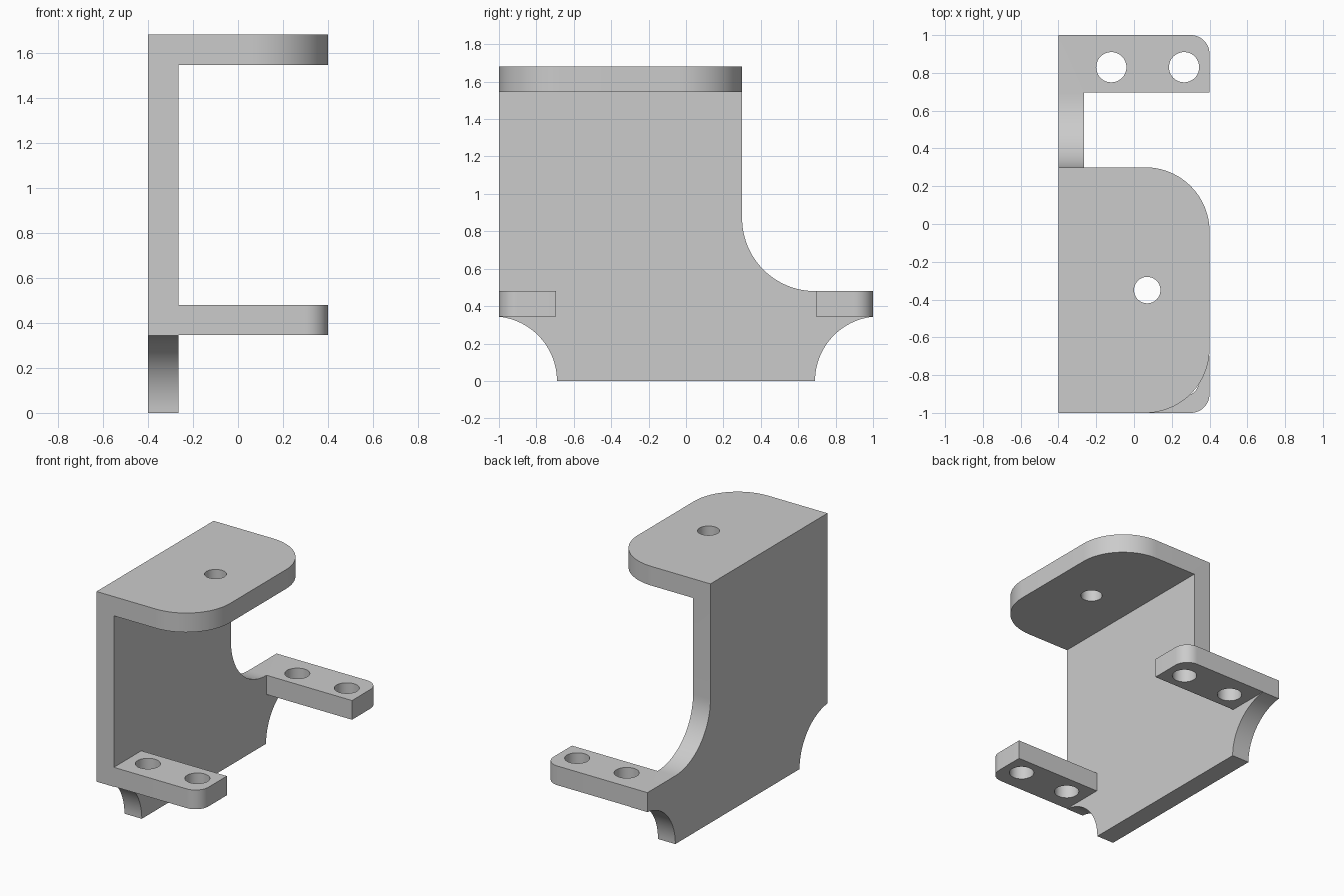
import bpy, bmesh
from math import sin, cos, pi, radians, acos, degrees
from mathutils import Vector

cube = bpy.data.objects.get("Cube")
if cube:
    bpy.data.objects.remove(cube, do_unlink=True)

grey = bpy.data.materials.new("plain grey")
grey.use_nodes = True
grey.diffuse_color = (0.6, 0.6, 0.6, 1)
grey.node_tree.nodes["Principled BSDF"].inputs["Base Color"].default_value = (0.6, 0.6, 0.6, 1)

# Main dimensions
HALF, T, TOP = 0.4, 0.135, 1.68
INNER = -HALF + T                  # inner face of the wall
ROOT = INNER - T / 2               # plates are rooted inside the wall
BACK = 0.3                         # rear edge of the upper wall
LEDGE, TAB_IN = 0.48, 0.695        # tab top, tab inner edge


def arc(cx, cy, r, a0, a1, n=24):
    """Points along an arc, angles in degrees."""
    angles = [radians(a0 + (a1 - a0) * i / n) for i in range(n + 1)]
    return [(cx + r * cos(a), cy + r * sin(a)) for a in angles]


def prism(name, outline, low, high, place):
    """Extrude a 2D outline from low to high; place maps (u, v, w) to xyz."""
    bm = bmesh.new()
    face = bm.faces.new([bm.verts.new(place(u, v, low)) for u, v in outline])
    shift = Vector(place(0, 0, high)) - Vector(place(0, 0, low))
    new = bmesh.ops.extrude_face_region(bm, geom=[face], use_keep_orig=True)["geom"]
    bmesh.ops.translate(bm, vec=shift, verts=[g for g in new if isinstance(g, bmesh.types.BMVert)])
    bmesh.ops.recalc_face_normals(bm, faces=bm.faces)
    mesh = bpy.data.meshes.new(name)
    bm.to_mesh(mesh)
    bm.free()
    mesh.materials.append(grey)
    obj = bpy.data.objects.new(name, mesh)
    bpy.context.collection.objects.link(obj)
    return obj


def flat(u, v, w):
    return (u, v, w)


def upright(u, v, w):
    return (w, u, v)


def combine(target, tool, operation):
    """Apply a boolean and remove the tool."""
    mod = target.modifiers.new("join", 'BOOLEAN')
    mod.operation, mod.object, mod.solver = operation, tool, 'EXACT'
    bpy.context.view_layer.objects.active = target
    bpy.ops.object.modifier_apply(modifier=mod.name)
    bpy.data.objects.remove(tool, do_unlink=True)


def drill(target, x, y, r, low, high):
    ring = arc(x, y, r, 0, 360, 48)[:-1]
    combine(target, prism("hole_cutter", ring, low - 0.1, high + 0.1, flat), 'DIFFERENCE')


# Wall: upper sheet, rear fillet, and two scooped lower corners
scoop = 0.345
foot = 1 + scoop - (1 - TAB_IN + scoop - 0.31 + 0.005)   # scoop centre, kept beside the edge
foot = 0.69 + scoop
end = degrees(acos((1 - foot) / scoop))
fillet = LEDGE + 0.39
outline = [(-1, TOP), (BACK, TOP)]
outline += arc(BACK + 0.39, fillet, 0.39, 180, 270)
outline += [(1, LEDGE)]
outline += arc(foot, 0, scoop, end, 180)
outline += arc(-foot, 0, scoop, 0, 180 - end)
bracket = prism("bracket", outline, -HALF, INNER, upright)

# Top plate with two large rounded corners and one hole
R = 0.34
outline = [(ROOT, -1)] + arc(HALF - R, -1 + R, R, -90, 0)
outline += arc(HALF - R, BACK - R, R, 0, 90) + [(ROOT, BACK)]
top_plate = prism("top_plate", outline, TOP - T, TOP, flat)
drill(top_plate, 0.07, -0.35, 0.07, TOP - T, TOP)
combine(bracket, top_plate, 'UNION')

# Mounting tabs, mirrored front to back, each with two holes
r = 0.1
for side in (-1, 1):
    outline = [(ROOT, TAB_IN), (HALF, TAB_IN)] + arc(HALF - r, 1 - r, r, 0, 90, 12) + [(ROOT, 1)]
    tab = prism("mounting_tab", [(x, side * y) for x, y in outline], LEDGE - T, LEDGE, flat)
    for x in (-0.12, 0.265):
        drill(tab, x, side * 0.83, 0.08, LEDGE - T, LEDGE)
    combine(bracket, tab, 'UNION')

# Tidy coplanar seams and shade the curves smooth
bm = bmesh.new()
bm.from_mesh(bracket.data)
bmesh.ops.remove_doubles(bm, verts=bm.verts, dist=0.0002)
bmesh.ops.dissolve_limit(bm, angle_limit=radians(0.5), verts=bm.verts, edges=bm.edges)
bm.to_mesh(bracket.data)
bm.free()
bpy.ops.object.select_all(action='DESELECT')
bracket.select_set(True)
bpy.context.view_layer.objects.active = bracket
bpy.ops.object.shade_smooth_by_angle(angle=radians(30))
